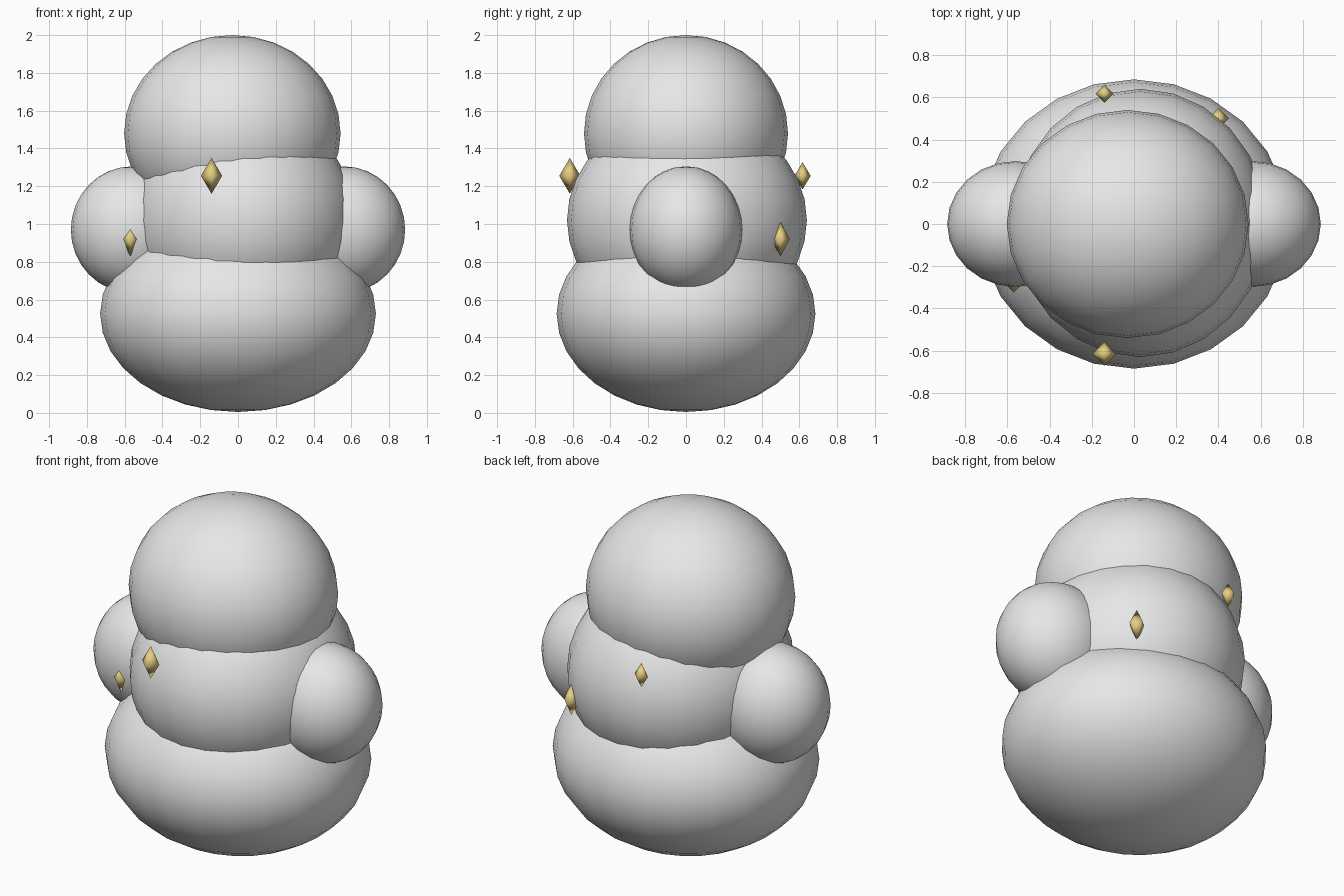
import bpy
import bmesh
from mathutils import Matrix

cube = bpy.data.objects.get("Cube")
if cube:
    bpy.data.objects.remove(cube, do_unlink=True)


def material(name, rgb):
    mat = bpy.data.materials.new(name)
    mat.use_nodes = True
    mat.diffuse_color = (*rgb, 1)
    mat.node_tree.nodes["Principled BSDF"].inputs["Base Color"].default_value = (*rgb, 1)
    return mat


grey = material("pale grey", (0.8, 0.8, 0.8))
gold = material("gold", (0.8, 0.62, 0.22))


def ellipsoid(name, centre, radii, mat, segments=24, rings=16):
    """Smooth UV sphere scaled to three radii."""
    mesh = bpy.data.meshes.new(name)
    bm = bmesh.new()
    bmesh.ops.create_uvsphere(bm, u_segments=segments, v_segments=rings, radius=1,
                              matrix=Matrix.Translation(centre) @ Matrix.Diagonal((*radii, 1)))
    for face in bm.faces:
        face.smooth = True
    bm.to_mesh(mesh)
    bm.free()
    mesh.materials.append(mat)
    obj = bpy.data.objects.new(name, mesh)
    bpy.context.collection.objects.link(obj)
    return obj


# Three stacked body masses
ellipsoid("lower_body", (0, 0, 0.525), (0.73, 0.685, 0.52), grey)
ellipsoid("middle_body", (0.03, 0.005, 1.02), (0.6, 0.635, 0.57), grey)
ellipsoid("head", (-0.03, 0, 1.48), (0.573, 0.54, 0.52), grey)

# Side lobes
for side, sign in (("left", 1), ("right", -1)):
    ellipsoid(side + "_lobe", (sign * 0.56, 0, 0.97), (0.325, 0.298, 0.335), grey)

# Four-sided gems around the middle: centre, half width, half height
gems = {
    "front_gem": ((-0.14, -0.615, 1.255), 0.056, 0.095),
    "back_gem": ((-0.14, 0.617, 1.255), 0.043, 0.072),
    "back_left_gem": ((0.40, 0.50, 0.92), 0.05, 0.09),
    "front_right_gem": ((-0.57, -0.275, 0.92), 0.05, 0.09),
}
for name, (centre, width, height) in gems.items():
    ellipsoid(name, centre, (width, width, height), gold, 4, 2)
